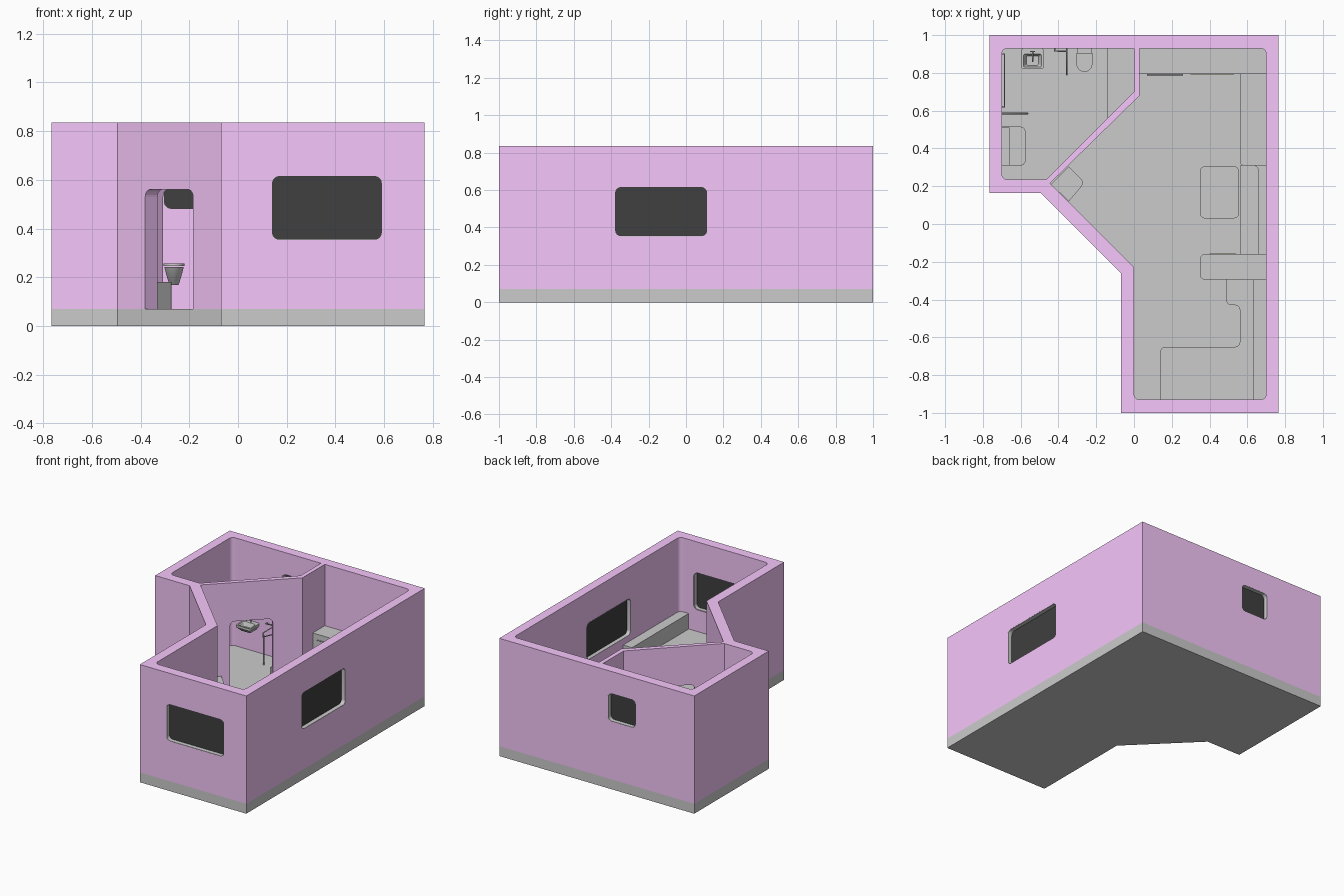
import bpy, bmesh, math
from mathutils import Vector, Matrix

if "Cube" in bpy.data.objects:
    bpy.data.objects.remove(bpy.data.objects["Cube"])

def material(name, rgb):
    m = bpy.data.materials.new(name)
    m.diffuse_color = (*rgb, 1)
    m.use_nodes = True
    m.node_tree.nodes["Principled BSDF"].inputs["Base Color"].default_value = m.diffuse_color
    return m

PURPLE = material("wall_purple", (0.92, 0.57, 0.96))
BLACK = material("glass_black", (0.05, 0.05, 0.05))
YELLOW = material("strip_yellow", (0.8, 0.8, 0.3))

def outline(pts, seg=6):
    """Points (x, y[, radius]) -> 2D outline with rounded corners."""
    out = []
    for i, p in enumerate(pts):
        P = Vector(p[:2])
        if len(p) < 3:
            out.append(P)
            continue
        a = (Vector(pts[i - 1][:2]) - P).normalized()
        b = (Vector(pts[(i + 1) % len(pts)][:2]) - P).normalized()
        for k in range(seg + 1):
            t = k / seg * math.pi / 2
            out.append(P + p[2] * (a * (1 - math.sin(t)) + b * (1 - math.cos(t))))
    return out

def rect(x0, x1, y0, y1, r=0.0):
    c = [(x0, y0), (x1, y0), (x1, y1), (x0, y1)]
    return outline([(*p, r) for p in c] if r else c)

def loft(name, rings, mat=None, closed=False, matrix=None, smooth=True):
    """Bridge (outline, height) rings; cap the ends unless closed."""
    bm = bmesh.new()
    vs = [[bm.verts.new((p[0], p[1], z)) for p in ring] for ring, z in rings]
    n = len(vs[0])
    for i in range(len(vs) if closed else len(vs) - 1):
        a, b = vs[i], vs[(i + 1) % len(vs)]
        for k in range(n):
            bm.faces.new((a[k], a[(k + 1) % n], b[(k + 1) % n], b[k]))
    if not closed:
        bm.faces.new(vs[0][::-1])
        bm.faces.new(vs[-1])
    if matrix:
        bm.transform(matrix)
    bmesh.ops.recalc_face_normals(bm, faces=bm.faces)
    me = bpy.data.meshes.new(name)
    bm.to_mesh(me)
    bm.free()
    ob = bpy.data.objects.new(name, me)
    bpy.context.collection.objects.link(ob)
    if mat:
        me.materials.append(mat)
    if smooth:
        bpy.ops.object.select_all(action='DESELECT')
        ob.select_set(True)
        bpy.context.view_layer.objects.active = ob
        bpy.ops.object.shade_smooth_by_angle(angle=math.radians(30))
    return ob

def prism(name, pts, z0, z1, mat=None, matrix=None):
    return loft(name, [(pts, z0), (pts, z1)], mat, matrix=matrix, smooth=False)

def upright(x, y, angle):
    """Local x runs along a wall, local y is up, local z is the wall normal."""
    u = Vector((math.cos(angle), math.sin(angle), 0))
    n = u.cross(Vector((0, 0, 1)))
    return Matrix(((u.x, 0, n.x, x), (u.y, 0, n.y, y), (0, 1, 0, 0), (0, 0, 0, 1)))

def tube(name, pts, r=0.004, mat=None):
    cu = bpy.data.curves.new(name, 'CURVE')
    cu.dimensions = '3D'
    cu.bevel_depth, cu.bevel_resolution, cu.use_fill_caps = r, 2, True
    sp = cu.splines.new('POLY')
    sp.points.add(len(pts) - 1)
    for q, p in zip(sp.points, pts):
        q.co = (*p, 1)
    tmp = bpy.data.objects.new(name + "_path", cu)
    bpy.context.collection.objects.link(tmp)
    dg = bpy.context.evaluated_depsgraph_get()
    me = bpy.data.meshes.new_from_object(tmp.evaluated_get(dg))
    bpy.data.objects.remove(tmp)
    ob = bpy.data.objects.new(name, me)
    bpy.context.collection.objects.link(ob)

def cut(target, cutter):
    mod = target.modifiers.new("cut", 'BOOLEAN')
    mod.operation, mod.solver, mod.object = 'DIFFERENCE', 'EXACT', cutter
    dg = bpy.context.evaluated_depsgraph_get()
    me = bpy.data.meshes.new_from_object(target.evaluated_get(dg))
    target.modifiers.clear()
    target.data = me
    bpy.data.objects.remove(cutter)

# Floor slab and wall block
F, H, R = 0.07, 0.835, 0.03
plan = outline([(-0.765, 1), (-0.765, 0.165), (-0.495, 0.165), (-0.07, -0.26),
                (-0.07, -1), (0.765, -1), (0.765, 1)])
prism("floor_slab", plan, 0, F)
walls = prism("walls", plan, F, H, PURPLE)

# Rooms
main = outline([(0.03, 0.93), (0.03, 0.68), (-0.445, 0.215), (0, -0.23), (0, -0.93, R),
                (0.70, -0.93, R), (0.70, 0.93, R)])
bath = outline([(-0.70, 0.93, R), (-0.70, 0.235, R), (-0.465, 0.235), (0, 0.70), (0, 0.93)])
cut(walls, prism("main_cutter", main, 0, 1))
cut(walls, prism("bath_cutter", bath, 0, 1))

# Doorways in the slanted outer wall and in the partition
door = outline([(-0.139, 0.03), (0.139, 0.03), (0.139, 0.56, R), (-0.139, 0.56, R)])
cut(walls, prism("entry_cutter", door, -0.10, 0.03, matrix=upright(-0.2825, -0.0475, -math.pi / 4)))
cut(walls, prism("inner_cutter", door, -0.06, 0.02, matrix=upright(-0.205, 0.445, math.pi / 4)))

# Windows: wall origin, direction, half width, sill, head
for name, x, y, ang, w, z0, z1 in (("front", 0.365, -1, 0, 0.226, 0.353, 0.616),
                                   ("right", 0.765, -0.133, math.pi / 2, 0.246, 0.353, 0.616),
                                   ("back", -0.197, 1, math.pi, 0.108, 0.48, 0.68)):
    m = upright(x, y, ang)
    cut(walls, prism("window_cutter", rect(-w, w, z0, z1, R), -0.1, 0.03, matrix=m))
    t = 0.003
    inner = rect(-w + t, w - t, z0 + t, z1 - t, R - t)
    outer = rect(-w, w, z0, z1, R)
    loft(name + "_window_frame", [(outer, -0.066), (outer, -0.0005), (inner, -0.0005), (inner, -0.066)],
         closed=True, matrix=m)
    prism(name + "_window_pane", inner, -0.038, -0.03, BLACK, m)

# Entry step cabinet in the corner
prism("corner_cabinet", outline([(-0.345, 0.305), (-0.44, 0.21), (-0.345, 0.12), (-0.26, 0.22, 0.03)]), F, 0.18)

# Kitchen
prism("back_cabinet", outline([(0.03, 0.93), (0.03, 0.795), (0.70, 0.795), (0.70, 0.93, R)]), F, 0.40)
prism("side_counter", outline([(0.56, 0.795), (0.56, 0.31, 0.02), (0.70, 0.31), (0.70, 0.795)]), F, 0.31)
prism("hob", rect(0.575, 0.675, 0.40, 0.53), 0.31, 0.314)
tube("cabinet_handle", [(0.07, 0.79, 0.36), (0.26, 0.79, 0.36)], 0.003)
prism("cabinet_strip", rect(0.30, 0.53, 0.792, 0.797), 0.38, 0.385, YELLOW)

# Dining table and bench
prism("table_top", rect(0.35, 0.555, 0.03, 0.305, 0.025), 0.25, 0.265)
prism("table_leg", rect(0.43, 0.475, 0.145, 0.19, 0.01), F, 0.25)
prism("side_bench", outline([(0.56, 0.31), (0.56, -0.16), (0.66, -0.16), (0.66, 0.31, 0.025)]), F, 0.20)
prism("divider", outline([(0.70, -0.16), (0.35, -0.16, 0.025), (0.35, -0.295, 0.025), (0.70, -0.295)]), F, 0.28)
prism("divider_strip", rect(0.40, 0.54, -0.161, -0.156), 0.26, 0.265, YELLOW)

# L-shaped sofa with backrest
prism("sofa_seat", outline([(0.14, -0.93), (0.63, -0.93), (0.63, -0.295), (0.49, -0.295),
                            (0.49, -0.43, 0.025), (0.56, -0.43, 0.025), (0.56, -0.65, 0.025),
                            (0.14, -0.65, 0.025)]), F, 0.20)
prism("sofa_back", outline([(0.63, -0.93), (0.70, -0.93, R), (0.70, -0.295), (0.63, -0.295)]), F, 0.31)

# Toilet: wall-hung bowl with seat
def bowl(w, front, back=0.93, cx=-0.2625):
    cy = front + w * 1.1
    arc = [(cx + w * math.cos(a), cy + w * 1.1 * math.sin(a))
           for a in (math.pi + math.pi * k / 16 for k in range(17))]
    return arc + [(cx + w, back), (cx - w, back)]
loft("toilet_bowl", [(bowl(0.019, 0.87), 0.168), (bowl(0.024, 0.855), 0.185), (bowl(0.033, 0.825), 0.215),
                     (bowl(0.040, 0.808), 0.243)])
loft("toilet_seat", [(bowl(0.043, 0.805, 0.906), 0.246), (bowl(0.043, 0.805, 0.906), 0.257)])

# Washbasin and tap
loft("washbasin", [(rect(-0.575, -0.50, 0.85, 0.925, 0.01), 0.235), (rect(-0.595, -0.48, 0.82, 0.93, 0.01), 0.265),
                   (rect(-0.595, -0.48, 0.82, 0.93, 0.01), 0.28), (rect(-0.585, -0.49, 0.83, 0.90, 0.01), 0.28),
                   (rect(-0.57, -0.505, 0.84, 0.89, 0.01), 0.25)])
tube("tap", [(-0.537, 0.913, 0.278), (-0.537, 0.913, 0.318), (-0.537, 0.865, 0.318), (-0.537, 0.86, 0.308)])
tube("tap_lever", [(-0.55, 0.913, 0.32), (-0.524, 0.913, 0.32)], 0.003)

# Rails and shower fittings
tube("toilet_rail", [(-0.355, 0.93, 0.30), (-0.355, 0.79, 0.30), (-0.355, 0.79, 0.27), (-0.355, 0.93, 0.24)])
tube("rail_leg", [(-0.355, 0.795, 0.28), (-0.355, 0.795, F)])
tube("wall_rail", [(-0.42, 0.93, 0.30), (-0.42, 0.915, 0.30), (-0.355, 0.915, 0.30), (-0.355, 0.915, 0.40)])
tube("shower_rail", [(-0.70, 0.585, 0.30), (-0.56, 0.585, 0.30), (-0.56, 0.585, 0.25), (-0.70, 0.585, 0.25)])
tube("long_wall_rail", [(-0.70, 0.62, 0.30), (-0.686, 0.62, 0.30), (-0.686, 0.90, 0.30), (-0.70, 0.90, 0.30)])
prism("shower_seat", outline([(-0.70, 0.515), (-0.70, 0.31), (-0.575, 0.31, 0.025), (-0.575, 0.515, 0.025)]), 0.19, 0.205)
prism("shower_seat_pad", rect(-0.66, -0.595, 0.34, 0.48), 0.205, 0.211)
prism("shower_seat_back", rect(-0.70, -0.66, 0.31, 0.51), 0.205, 0.25)
prism("bath_cabinet", outline([(-0.14, 0.93), (-0.14, 0.56), (0, 0.70), (0, 0.93)]), F, 0.20)
